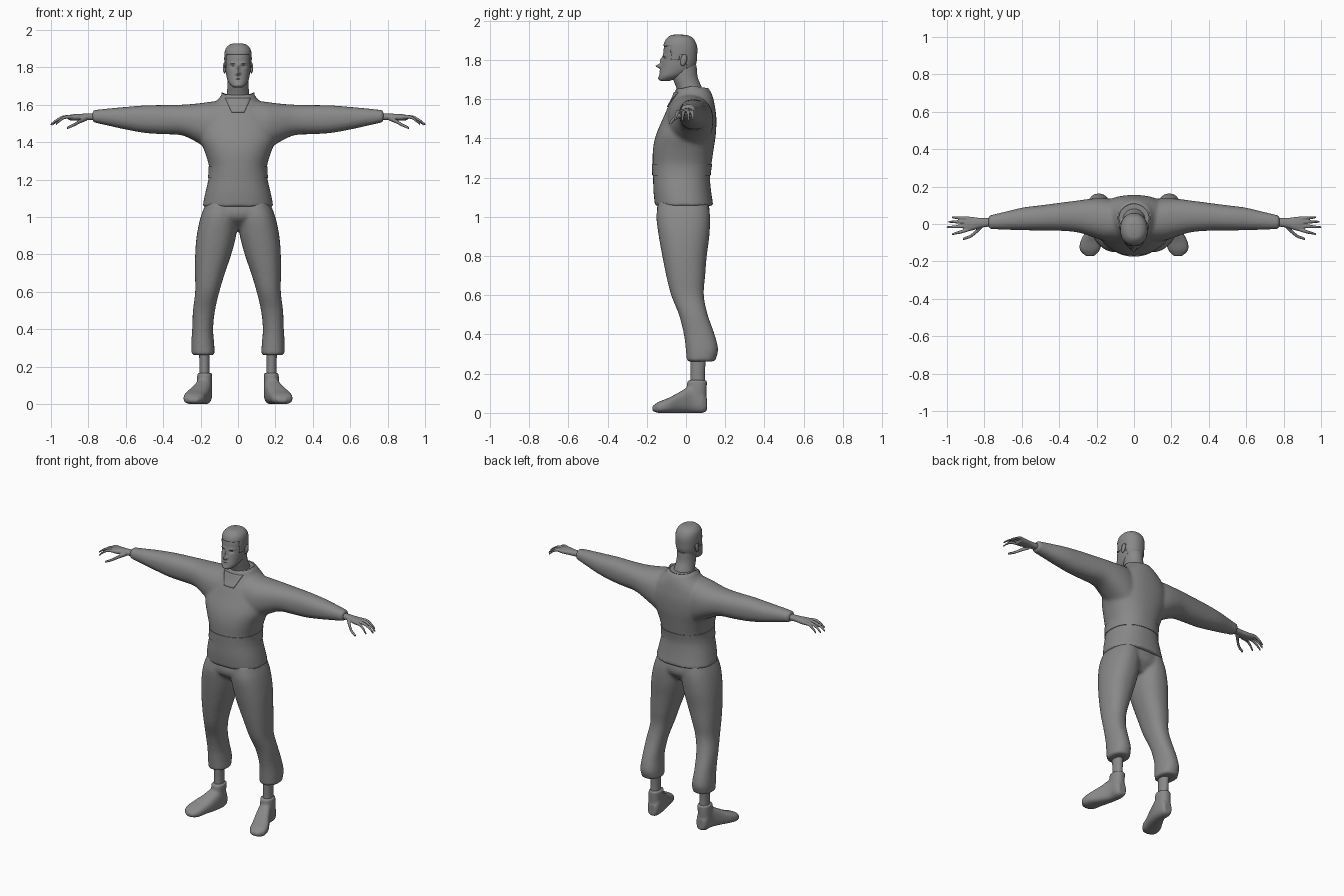
import bpy, bmesh, math
from mathutils import Vector

if "Cube" in bpy.data.objects:
    bpy.data.objects.remove(bpy.data.objects["Cube"])

grey = bpy.data.materials.new("plain_grey")
grey.diffuse_color = (0.25, 0.25, 0.25, 1)
grey.use_nodes = True
grey.node_tree.nodes["Principled BSDF"].inputs["Base Color"].default_value = grey.diffuse_color


def spline(stations, steps):
    """Smoothly resample rows (t, a_lo, a_hi, b_lo, b_hi) with Hermite curves."""
    s = [Vector(r) for r in stations]
    n = len(s)

    def slope(i):
        lo, hi = s[max(i - 1, 0)], s[min(i + 1, n - 1)]
        return (hi - lo) / (hi[0] - lo[0])
    rows = []
    for i in range(n - 1):
        h = s[i + 1][0] - s[i][0]
        for k in range(steps):
            u = k / steps
            r = (s[i] * (2*u**3 - 3*u**2 + 1) + slope(i) * h * (u**3 - 2*u**2 + u)
                 + s[i + 1] * (3*u**2 - 2*u**3) + slope(i + 1) * h * (u**3 - u**2))
            r[0] = s[i][0] + h * u
            rows.append(r)
    return rows + [s[-1]]


def loft(bm, stations, axis="z", seg=32, e=0.88, steps=4, both=False):
    """Skin rounded sections along an axis; both=True adds the mirrored copy."""
    def power(v):
        return math.copysign(abs(v) ** e, v)
    for side in ((1, -1) if both else (1,)):
        rings = []
        for t, a0, a1, b0, b1 in spline(stations, steps):
            ring = []
            for i in range(seg):
                w = 2 * math.pi * i / seg
                a = (a0 + a1) / 2 + (a1 - a0) / 2 * power(math.cos(w))
                b = (b0 + b1) / 2 + (b1 - b0) / 2 * power(math.sin(w))
                x, y, z = {"x": (t, a, b), "y": (a, t, b), "z": (a, b, t)}[axis]
                ring.append(bm.verts.new((x * side, y, z)))
            rings.append(ring)
        for p, q in zip(rings, rings[1:]):
            for i in range(seg):
                j = (i + 1) % seg
                bm.faces.new((p[i], p[j], q[j], q[i]))
        bm.faces.new(rings[0])
        bm.faces.new(rings[-1])


def finish(name, bm, voxel=0, smooth=0):
    """Turn the bmesh into an object, optionally fused into one skin."""
    bmesh.ops.recalc_face_normals(bm, faces=bm.faces[:])
    me = bpy.data.meshes.new(name)
    bm.to_mesh(me)
    bm.free()
    me.materials.append(grey)
    me.shade_smooth()
    ob = bpy.data.objects.new(name, me)
    bpy.context.collection.objects.link(ob)
    if voxel:
        m = ob.modifiers.new("fuse", "REMESH")
        m.mode = "VOXEL"
        m.voxel_size = voxel
        m.use_smooth_shade = True
        m = ob.modifiers.new("soften", "SMOOTH")
        m.factor = 0.5
        m.iterations = smooth
    else:
        bpy.context.view_layer.objects.active = ob
        ob.select_set(True)
        bpy.ops.object.shade_smooth_by_angle(angle=math.radians(45))
        ob.select_set(False)
    return ob


def sym(z, w, f, b):
    return (z, -w, w, f, b)


# Tunic: body and sleeves fused
torso = [sym(1.055, .19, -.158, .14), sym(1.13, .175, -.166, .128), sym(1.21, .157, -.168, .122),
         sym(1.27, .155, -.17, .13), sym(1.35, .178, -.168, .142), sym(1.42, .205, -.152, .152),
         sym(1.50, .205, -.118, .155), sym(1.56, .18, -.092, .148), sym(1.60, .14, -.07, .14),
         sym(1.63, .105, -.058, .13), sym(1.655, .088, -.05, .115)]
sleeve = [(.08, -.10, .13, 1.30, 1.625), (.16, -.09, .138, 1.36, 1.615), (.22, -.07, .136, 1.40, 1.607),
          (.30, -.045, .126, 1.437, 1.601), (.40, -.036, .113, 1.443, 1.599), (.50, -.035, .10, 1.45, 1.597),
          (.60, -.033, .087, 1.468, 1.589), (.70, -.03, .063, 1.49, 1.58), (.778, -.027, .045, 1.508, 1.571)]
bm = bmesh.new()
loft(bm, torso, seg=48)
loft(bm, sleeve, "x", both=True)
tunic = finish("tunic", bm, 0.01, 4)

# Waist band
bm = bmesh.new()
band = [r for r in spline(torso, 4) if 1.205 < r[0] < 1.275]
loft(bm, [(r[0], r[1] - .004, r[2] + .004, r[3] - .004, r[4] + .004) for r in band], seg=48, steps=1)
finish("waist_band", bm)

# Standing collar, open at the front
bm = bmesh.new()
prev = None
for i in range(33):
    w = math.radians(-48 + 276 * i / 32)
    c, s = math.cos(w), math.sin(w)
    front = max(0, -s)
    low = bm.verts.new((.096 * c, .032 + .088 * s, 1.61 - .02 * front))
    top = bm.verts.new((.088 * c, .032 + .083 * s, 1.667 - .012 * max(0, s) - .02 * front))
    if prev:
        bm.faces.new((prev[0], low, top, prev[1]))
    prev = (low, top)
collar = finish("collar", bm)
collar.modifiers.new("thickness", "SOLIDIFY").thickness = 0.008

# Tapered neck placket laid on the chest
bm = bmesh.new()
rows = []
for k in range(9):
    z = 1.56 + .075 * k / 8
    half = .034 + .034 * k / 8
    rows.append([bm.verts.new((half * (i / 5 - 1), -.25, z)) for i in range(11)])
for p, q in zip(rows, rows[1:]):
    for i in range(10):
        bm.faces.new((p[i], p[i + 1], q[i + 1], q[i]))
placket = finish("neck_placket", bm)
m = placket.modifiers.new("lay", "SHRINKWRAP")
m.target = tunic
m.wrap_method = "NEAREST_SURFACEPOINT"
m.wrap_method = "PROJECT"
m.use_project_y = True
m.use_positive_direction = True
m.offset = 0.003
m = placket.modifiers.new("thickness", "SOLIDIFY")
m.thickness = 0.006
m.offset = 0

# Trousers: hips and legs fused
bm = bmesh.new()
loft(bm, [sym(.935, .10, -.07, .07), sym(1.0, .185, -.145, .12), sym(1.09, .165, -.14, .11)])
loft(bm, [(.262, .125, .248, .004, .148), (.32, .127, .25, -.001, .164), (.4, .133, .245, -.011, .146),
          (.5, .123, .241, -.036, .111), (.6, .1, .229, -.076, .091), (.7, .07, .23, -.101, .098),
          (.8, .036, .229, -.121, .106), (.9, .01, .221, -.139, .119), (1.0, 0, .2, -.151, .123),
          (1.08, 0, .17, -.14, .112)], both=True)
finish("trousers", bm, 0.01, 4)

# Ankles
bm = bmesh.new()
loft(bm, [(.12, .15, .208, .022, .098), (.2, .152, .206, .024, .096), (.32, .15, .21, .02, .105)],
     e=1, seg=24, both=True)
finish("ankles", bm)

# Shoes: shaft and foot fused
bm = bmesh.new()
loft(bm, [(.03, .142, .215, -.01, .103), (.1, .14, .22, 0, .105), (.167, .138, .217, .008, .107)], both=True)
loft(bm, [(-.172, .212, .258, .01, .034), (-.14, .184, .289, 0, .056), (-.09, .168, .285, 0, .076),
          (-.03, .15, .252, 0, .108), (.03, .138, .224, 0, .14), (.085, .14, .217, 0, .12),
          (.106, .15, .205, .01, .08)], "y", e=.75, both=True)
finish("shoes", bm, 0.007, 3)

# Hands: palm, four curled fingers and thumb fused
bm = bmesh.new()
loft(bm, [(.75, -.012, .032, 1.518, 1.556), (.82, -.02, .032, 1.518, 1.553),
          (.87, -.036, .038, 1.516, 1.551), (.905, -.036, .037, 1.518, 1.546)], "x", seg=20, both=True)


def finger(points, r0, r1):
    n = len(points) - 1
    st = []
    for i, (x, y, z) in enumerate(points):
        r = r0 + (r1 - r0) * i / n
        st.append((x, y - r, y + r, z - r, z + r))
    loft(bm, st, "x", seg=12, e=1, both=True)


for y0, y1, tip in ((.029, .036, .975), (.011, .012, .992), (-.009, -.018, 1.002), (-.027, -.056, .975)):
    d = tip - .88
    finger([(.88, y0, 1.535), (.88 + d * .45, (y0 + y1) / 2, 1.534),
            (.88 + d * .75, y0 * .25 + y1 * .75, 1.517), (tip, y1, 1.494)], .011, .006)
finger([(.81, -.008, 1.528), (.845, -.042, 1.512), (.875, -.066, 1.494), (.915, -.08, 1.476)], .014, .007)
finish("hands", bm, 0.004, 2)

# Neck
bm = bmesh.new()
loft(bm, [sym(1.61, .07, -.035, .095), sym(1.66, .06, -.05, .08), sym(1.71, .056, -.068, .06),
          sym(1.77, .055, -.07, .054)], e=1)
finish("neck", bm)

# Head with face shaped by soft pushes
skull = [sym(1.692, .022, -.128, -.085), sym(1.70, .034, -.138, -.06), sym(1.72, .051, -.137, -.01),
         sym(1.75, .061, -.130, .034), sym(1.78, .066, -.124, .049), sym(1.82, .069, -.117, .053),
         sym(1.86, .069, -.113, .053), sym(1.89, .064, -.104, .043), sym(1.91, .05, -.088, .026),
         sym(1.921, .03, -.07, 0), sym(1.924, .01, -.05, -.03)]
bm = bmesh.new()
loft(bm, skull, seg=72, e=.9, steps=6)
pushes = [(0, 1.768, .010, .010, -.029), (0, 1.797, .008, .016, -.013), (0, 1.742, .018, .004, -.006),
          (0, 1.737, .017, .002, .004), (0, 1.706, .016, .008, -.004)]
for s in (-1, 1):
    pushes += [(s * .03, 1.822, .018, .005, -.007), (s * .028, 1.806, .013, .007, .009)]
for v in bm.verts:
    if v.co.y < -.07:
        x, z = v.co.x, v.co.z
        v.co.y += sum(d * math.exp(-((x - px) / sx) ** 2 - ((z - pz) / sz) ** 2)
                      for px, pz, sx, sz, d in pushes)
finish("head", bm)

# Ears
bm = bmesh.new()
for s in (-1, 1):
    ear = bmesh.ops.create_uvsphere(bm, u_segments=16, v_segments=10, radius=1)["verts"]
    for v in ear:
        x, y, z = v.co
        v.co = (s * .072 + x * .009, -.012 + y * .016 + z * .005, 1.798 + z * .03)
finish("ears", bm)

# Hair: enlarged skull shell trimmed along the hairline
bm = bmesh.new()
loft(bm, [(z + .005, a - .004, b + .004, f - .004, k + .004) for z, a, b, f, k in skull], seg=72, e=.9, steps=6)


def hairline(y):
    if y < -.075:
        return 1.868
    if y < -.03:
        return 1.80
    return 1.825 if y < .005 else 1.745


bmesh.ops.delete(bm, geom=[f for f in bm.faces if f.calc_center_median().z
                           < hairline(f.calc_center_median().y)], context="FACES")
hair = finish("hair", bm)
hair.modifiers.new("thickness", "SOLIDIFY").thickness = 0.007
